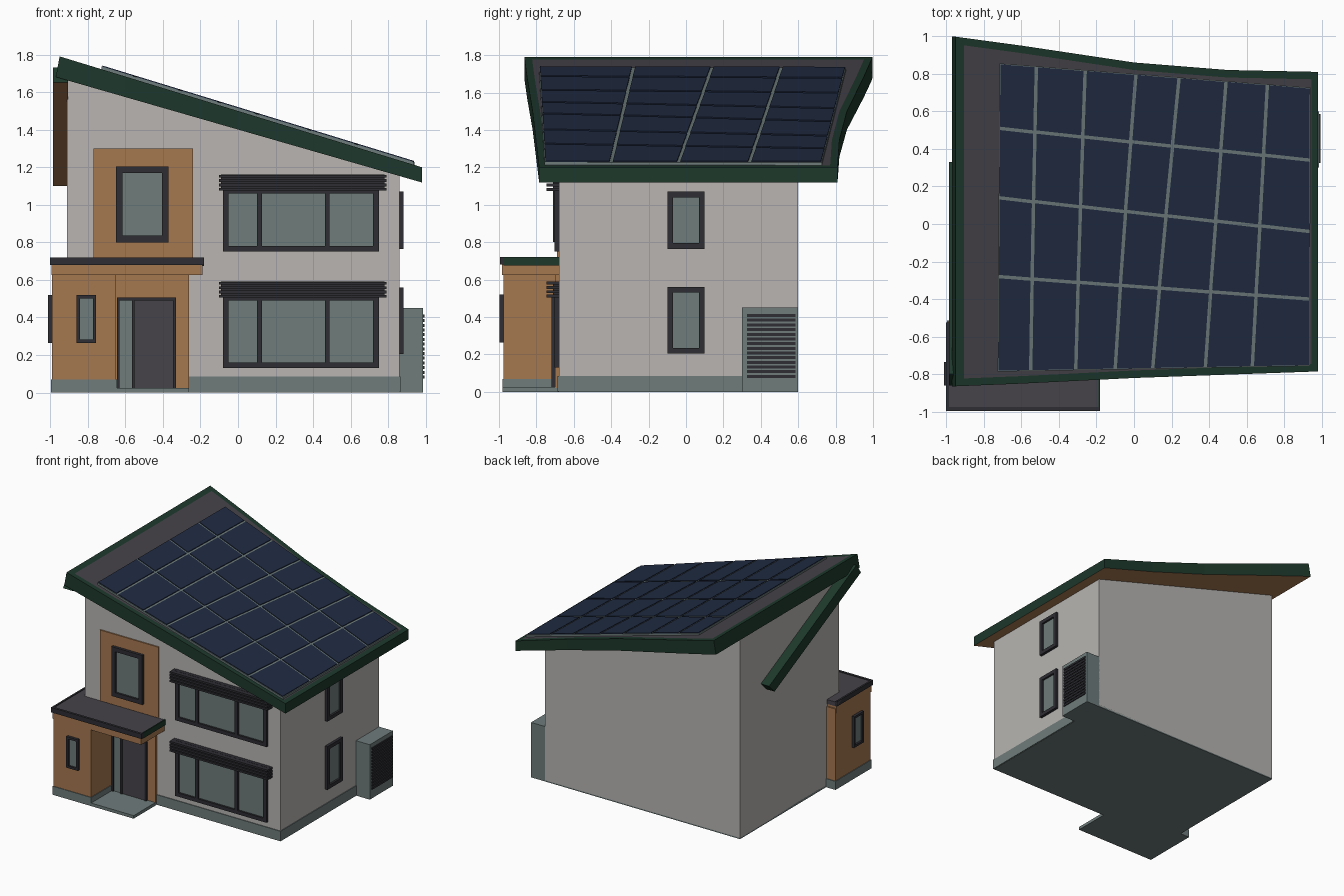
import bpy, bmesh

if "Cube" in bpy.data.objects:
    bpy.data.objects.remove(bpy.data.objects["Cube"])

def material(name, r, g, b):
    lin = lambda c: ((c / 255 + 0.055) / 1.055) ** 2.4
    m = bpy.data.materials.new(name)
    m.diffuse_color = (lin(r), lin(g), lin(b), 1)
    m.use_nodes = True
    m.node_tree.nodes["Principled BSDF"].inputs["Base Color"].default_value = m.diffuse_color
    return m

WALL = material("pale render", 184, 181, 178)
WOOD = material("warm timber", 166, 120, 80)
DARK = material("dark grey", 70, 67, 73)
FRAME = material("charcoal frame", 46, 45, 51)
GREY = material("green grey", 110, 124, 123)
GREEN = material("dark green", 29, 56, 43)
NAVY = material("navy panel", 32, 43, 66)

def finish(name, bm, mats):
    bmesh.ops.recalc_face_normals(bm, faces=bm.faces)
    me = bpy.data.meshes.new(name)
    bm.to_mesh(me)
    bm.free()
    for m in mats:
        me.materials.append(m)
    ob = bpy.data.objects.new(name, me)
    bpy.context.collection.objects.link(ob)
    return ob

def prism(bm, a, b):
    """Closed solid between two matching outlines."""
    va, vb = [bm.verts.new(p) for p in a], [bm.verts.new(p) for p in b]
    bm.faces.new(va)
    bm.faces.new(vb[::-1])
    for i in range(len(va)):
        j = (i + 1) % len(va)
        bm.faces.new((va[i], va[j], vb[j], vb[i]))

def boxes(name, mat, *specs):
    bm = bmesh.new()
    for x0, x1, y0, y1, z0, z1 in specs:
        ring = [(x0, y0), (x1, y0), (x1, y1), (x0, y1)]
        prism(bm, [(x, y, z0) for x, y in ring], [(x, y, z1) for x, y in ring])
    return finish(name, bm, [mat])

def window(name, side, wall, u0, u1, z0, z1, w=0.035, mullions=()):
    """Framed window on a wall facing front, right or left."""
    def spec(a, b, c, d, depth):
        if side == "front":
            return (a, b, wall - depth, wall + 0.01, c, d)
        if side == "right":
            return (wall - 0.01, wall + depth, a, b, c, d)
        return (wall - depth, wall + 0.01, a, b, c, d)
    d = 0.022
    bars = [spec(u0, u0 + w, z0, z1, d), spec(u1 - w, u1, z0, z1, d),
            spec(u0 + w, u1 - w, z0, z0 + w, d), spec(u0 + w, u1 - w, z1 - w, z1, d)]
    bars += [spec(m - 0.013, m + 0.013, z0 + w, z1 - w, d) for m in mullions]
    boxes(name + "_frame", FRAME, *bars)
    boxes(name + "_glass", GREY, spec(u0 + w, u1 - w, z0 + w, z1 - w, 0.006))

def interp(pts, x):
    for (xa, ya), (xb, yb) in zip(pts, pts[1:]):
        if x <= xb:
            break
    return ya + (yb - ya) * (x - xa) / (xb - xa)

top = lambda x: 1.79 - 0.306 * (x + 0.95)
under = lambda x: 1.68 - 0.288 * (x + 0.97)

# main body with sloping top, plinth and base
bm = bmesh.new()
prof = [(-0.91, 0.01), (0.86, 0.01), (0.86, under(0.86) + 0.02), (-0.91, under(-0.91) + 0.02)]
prism(bm, [(x, -0.68, z) for x, z in prof], [(x, 0.60, z) for x, z in prof])
finish("house_body", bm, [WALL])
boxes("plinth", GREY, (-0.905, 0.866, -0.686, 0.595, 0.003, 0.085),
      (-0.91, 0.86, -0.68, 0.60, 0, 0.02))

# flared mono-pitch roof: grey top, green edge, timber soffit
front = [(-0.97, -0.865), (-0.6, -0.85), (0, -0.82), (0.98, -0.785)]
back = [(-0.97, 1.0), (-0.6, 0.95), (-0.3, 0.905), (0, 0.86), (0.5, 0.82), (0.98, 0.81)]
xs = [-0.95, -0.905, -0.6, -0.3, 0, 0.25, 0.5, 0.945, 0.98]
bm = bmesh.new()
tops, bots = [], []
for i, x in enumerate(xs):
    f, b = interp(front, x), interp(back, x)
    ys = (f, f + 0.04, b - 0.04, b)
    xb = x - 0.02 if i == 0 else x
    tops.append([bm.verts.new((x, y, top(x))) for y in ys])
    bots.append([bm.verts.new((xb, y, under(xb))) for y in ys])
n = len(xs) - 1
for i in range(n):
    for j in range(3):
        q = lambda g: (g[i][j], g[i + 1][j], g[i + 1][j + 1], g[i][j + 1])
        edge = i in (0, n - 1) or j in (0, 2)
        bm.faces.new(q(tops)).material_index = 1 if edge else 0
        bm.faces.new(q(bots)).material_index = 2
    for j in (0, 3):
        bm.faces.new((tops[i][j], tops[i + 1][j], bots[i + 1][j], bots[i][j])).material_index = 1
for i in (0, n):
    for j in range(3):
        bm.faces.new((tops[i][j], tops[i][j + 1], bots[i][j + 1], bots[i][j])).material_index = 1
finish("roof", bm, [DARK, GREEN, WOOD])

# skewed solar array: backing tray and 7 x 4 panels
col_back = [-0.72, -0.52, -0.26, 0.01, 0.24, 0.49, 0.71, 0.945]
col_front = [-0.73, -0.55, -0.31, -0.10, 0.10, 0.38, 0.63, 0.94]
row_left = [-0.79, -0.28, 0.14, 0.51, 0.86]
row_right = [-0.76, -0.40, -0.04, 0.34, 0.73]

def node(c, r):
    v = r / 4
    x = col_front[c] * (1 - v) + col_back[c] * v
    u = (x + 0.73) / 1.675
    return x, row_left[r] * (1 - u) + row_right[r] * u

def plate(bm, corners, inset, h0, h1):
    sgn = [(1, 1), (-1, 1), (-1, -1), (1, -1)]
    pts = [(x + sx * inset, y + sy * inset) for (x, y), (sx, sy) in zip(corners, sgn)]
    prism(bm, [(x, y, top(x) + h0) for x, y in pts], [(x, y, top(x) + h1) for x, y in pts])

bm = bmesh.new()
plate(bm, [node(0, 0), node(7, 0), node(7, 4), node(0, 4)], 0.004, -0.01, 0.015)
finish("solar_tray", bm, [GREY])
bm = bmesh.new()
for c in range(7):
    for r in range(4):
        plate(bm, [node(c, r), node(c + 1, r), node(c + 1, r + 1), node(c, r + 1)], 0.009, 0.0, 0.021)
finish("solar_panels", bm, [NAVY])

# slanted beam on the left wall, timber below
bm = bmesh.new()
prof = [(-0.86, 1.65), (0.26, 1.10), (0.33, 1.17), (-0.80, 1.73)]
prism(bm, [(-0.985, y, z) for y, z in prof], [(-0.905, y, z) for y, z in prof])
beam = finish("slanted_beam", bm, [GREEN, WOOD])
for p in beam.data.polygons:
    p.material_index = int(p.normal.z < -0.8)

# entrance: porch block, recessed wall, step and canopy
boxes("porch_block", WOOD, (-0.99, -0.65, -0.975, -0.52, 0.01, 0.66),
      (-0.65, -0.26, -0.70, -0.67, 0.02, 0.66))
boxes("porch_plinth", GREY, (-0.995, -0.645, -0.98, -0.515, 0, 0.07))
boxes("door_step", GREY, (-0.65, -0.26, -0.98, -0.67, 0, 0.025))
boxes("canopy_beam", WOOD, (-0.993, -0.19, -0.983, -0.53, 0.625, 0.68))
boxes("canopy_roof", DARK, (-1.0, -0.186, -0.99, -0.525, 0.68, 0.715))
boxes("canopy_edge", FRAME, (-1.0, -0.18, -0.995, -0.975, 0.68, 0.72),
      (-1.0, -0.985, -0.975, -0.525, 0.68, 0.72))
boxes("canopy_end", GREEN, (-0.19, -0.18, -0.975, -0.68, 0.675, 0.72))

# front door with side light
boxes("door_leaf", DARK, (-0.55, -0.345, -0.712, -0.69, 0.025, 0.49))
boxes("side_light", GREY, (-0.63, -0.565, -0.708, -0.69, 0.025, 0.49))
boxes("door_frame", FRAME, (-0.645, -0.63, -0.72, -0.69, 0.025, 0.505),
      (-0.565, -0.55, -0.72, -0.69, 0.025, 0.49),
      (-0.345, -0.33, -0.72, -0.69, 0.025, 0.505),
      (-0.63, -0.345, -0.72, -0.69, 0.49, 0.505))

# timber surround of the upper window
boxes("window_surround", WOOD, (-0.77, -0.24, -0.69, -0.67, 0.72, 1.30))

# windows
window("upper_left_window", "front", -0.69, -0.65, -0.37, 0.80, 1.205)
window("porch_window", "front", -0.975, -0.86, -0.755, 0.265, 0.52, 0.018)
window("porch_side_window", "left", -0.99, -0.86, -0.735, 0.265, 0.52, 0.018)
window("upper_front_window", "front", -0.68, -0.08, 0.75, 0.75, 1.09, 0.03, (0.115, 0.475))
window("lower_front_window", "front", -0.68, -0.08, 0.75, 0.13, 0.52, 0.03, (0.115, 0.475))
window("upper_side_window", "right", 0.86, -0.10, 0.10, 0.765, 1.07, 0.03)
window("lower_side_window", "right", 0.86, -0.10, 0.10, 0.205, 0.56, 0.03)

# slatted sunshades over the wide windows
for name, z in (("upper_sunshade", 1.07), ("lower_sunshade", 0.50)):
    boxes(name, FRAME, (-0.09, 0.78, -0.71, -0.67, z + 0.01, z + 0.09),
          *[(-0.10, 0.79, -0.745, -0.67, z + 0.005 + 0.023 * i, z + 0.02 + 0.023 * i) for i in range(4)])

# outdoor heat pump with grille
boxes("heat_pump", GREY, (0.85, 0.985, 0.30, 0.60, 0, 0.45))
boxes("heat_pump_grille", FRAME,
      *[(0.98, 0.993, 0.325, 0.585, 0.075 + 0.025 * i, 0.091 + 0.025 * i) for i in range(14)])
